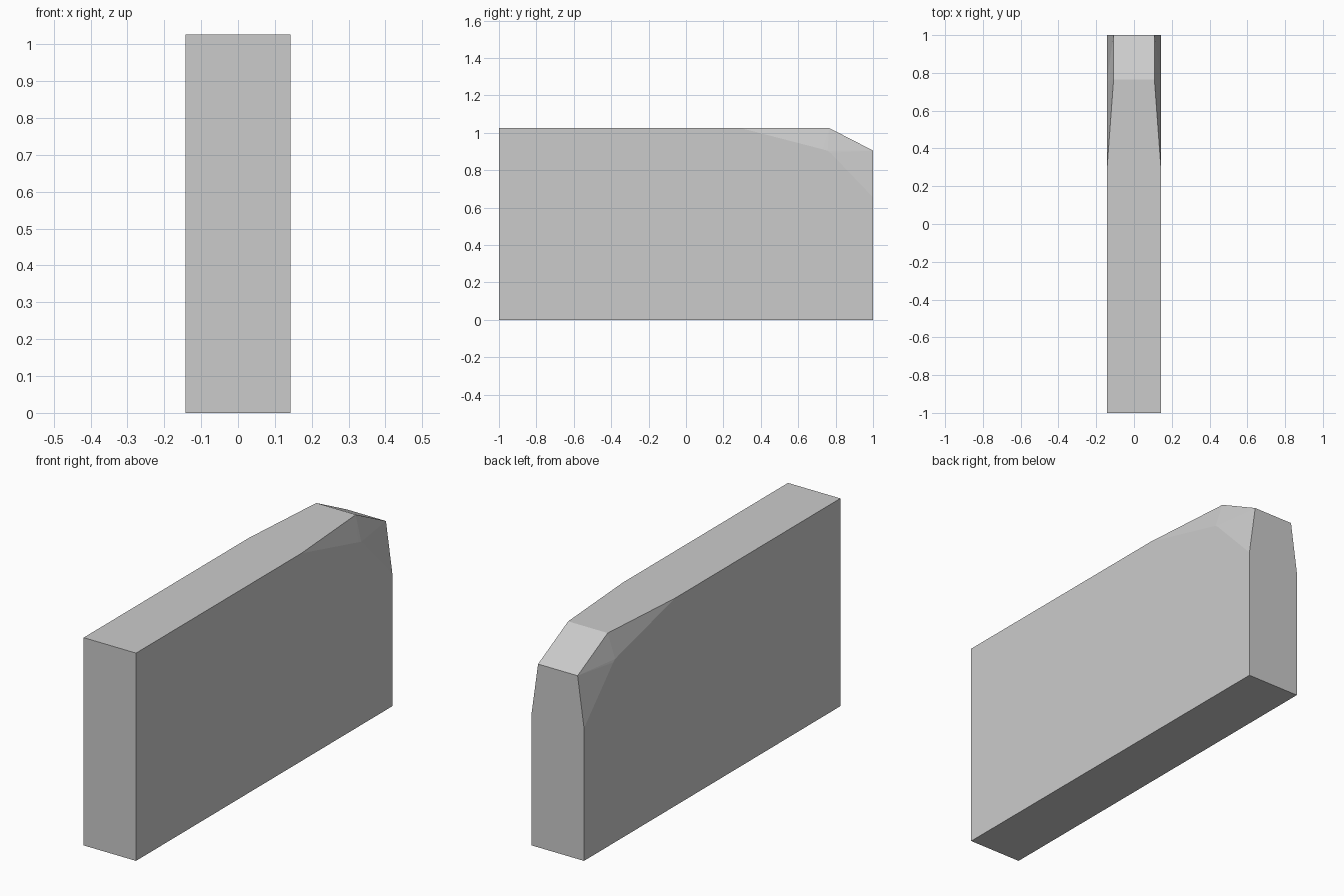
import bpy, bmesh

if "Cube" in bpy.data.objects:
    bpy.data.objects.remove(bpy.data.objects["Cube"])

HALF, CREST, TOP = 0.143, 0.108, 1.026

# Named corners of the right side; the left side is mirrored
points = {
    "front_low": (HALF, -1, 0), "front_top": (HALF, -1, TOP),
    "back_low": (HALF, 1, 0), "back_side": (HALF, 1, 0.655),
    "top_side": (HALF, 0.29, TOP),
    "slope_top": (CREST, 0.765, TOP), "slope_end": (CREST, 1, 0.905),
    "inner_a": (HALF, 0.73, 0.912), "inner_b": (HALF, 0.757, 0.904),
    "inner_c": (HALF, 0.772, 0.893),
}

# Side wall and the faceted corner cut
side_faces = [
    ("front_low", "back_low", "back_side", "inner_c", "inner_b", "inner_a", "top_side", "front_top"),
    ("top_side", "inner_a", "slope_top"),
    ("inner_a", "inner_b", "slope_top"),
    ("inner_b", "slope_end", "slope_top"),
    ("inner_b", "inner_c", "slope_end"),
    ("inner_c", "back_side", "slope_end"),
]

# Faces spanning from the right side across to the left
spans = [
    ("front_low", "front_top"), ("front_top", "top_side", "slope_top"),
    ("slope_top", "slope_end"), ("slope_end", "back_side", "back_low"),
    ("back_low", "front_low"),
]

bm = bmesh.new()
right = {n: bm.verts.new(p) for n, p in points.items()}
left = {n: bm.verts.new((-p[0], p[1], p[2])) for n, p in points.items()}
for names in side_faces:
    bm.faces.new([right[n] for n in names])
    bm.faces.new([left[n] for n in reversed(names)])
for names in spans:
    bm.faces.new([right[n] for n in names] + [left[n] for n in reversed(names)])
bmesh.ops.recalc_face_normals(bm, faces=bm.faces)

mesh = bpy.data.meshes.new("chamfered_block")
bm.to_mesh(mesh)
bm.free()
bpy.context.collection.objects.link(bpy.data.objects.new("chamfered_block", mesh))
